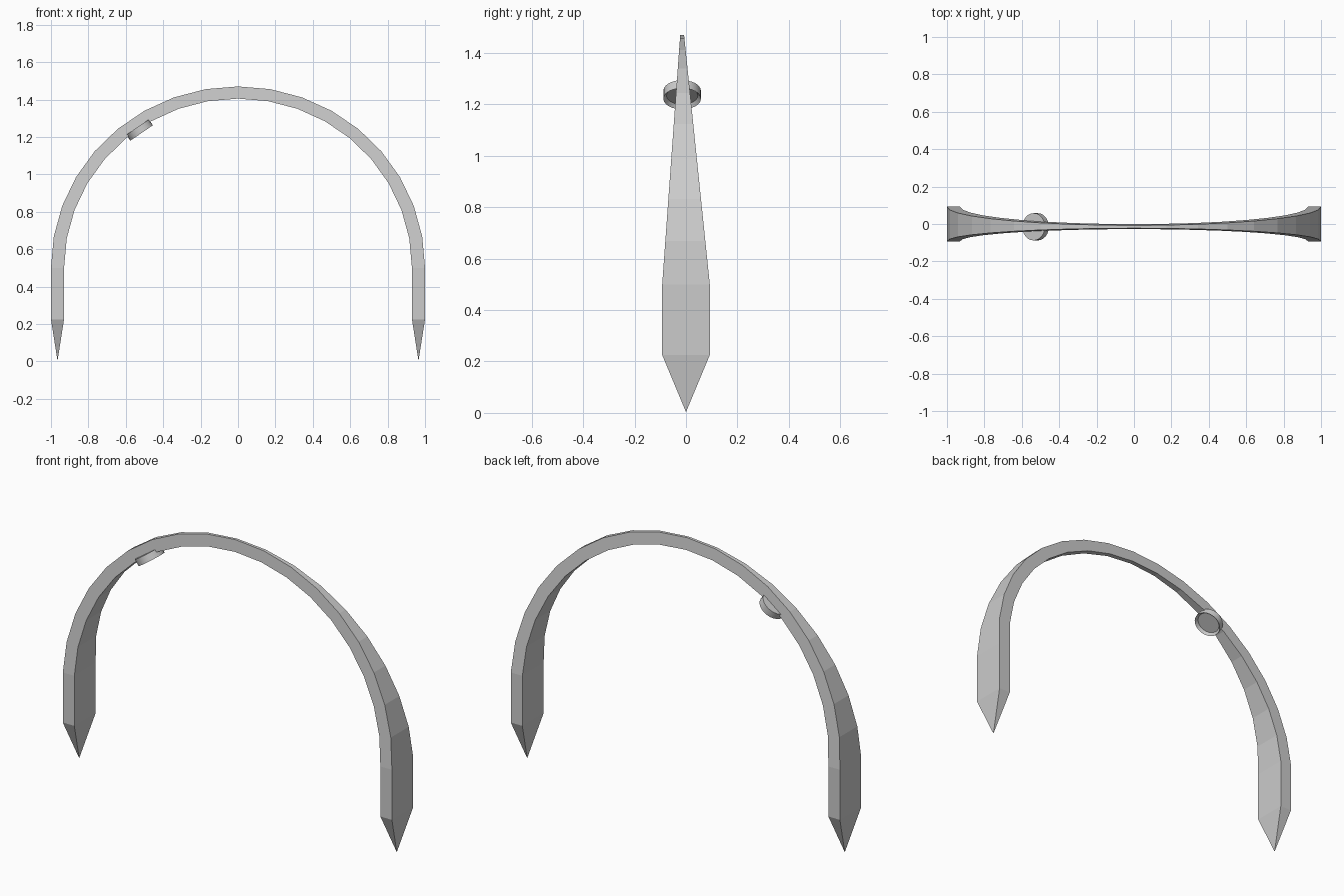
import bpy, bmesh, math
from mathutils import Matrix, Vector

if "Cube" in bpy.data.objects:
    bpy.data.objects.remove(bpy.data.objects["Cube"])

TOP_Y = -0.015   # band centre line drifts slightly forward at the crown


def finish(bm, name):
    bmesh.ops.recalc_face_normals(bm, faces=bm.faces)
    mesh = bpy.data.meshes.new(name)
    bm.to_mesh(mesh)
    bm.free()
    obj = bpy.data.objects.new(name, mesh)
    bpy.context.collection.objects.link(obj)
    return obj


def section(bm, outer, inner):
    """Four-cornered band section whose depth narrows linearly with height."""
    corners = []
    for (x, z), signs in ((outer, (-1, 1)), (inner, (1, -1))):
        t = max(0.0, (z - 0.5) / 0.97)
        half = 0.0925 + (0.0075 - 0.0925) * t
        for s in signs:
            corners.append(bm.verts.new((x, TOP_Y * t + s * half, z)))
    return corners


# Arched band with straight legs and pointed tips
bm = bmesh.new()
rings = [section(bm, (1, 0.225), (0.93, 0.225))]
for k in range(19):
    a = math.radians(10 * k)
    c, s = math.cos(a), math.sin(a)
    rings.append(section(bm, (c, 0.5 + 0.97 * s), (0.93 * c, 0.5 + 0.905 * s)))
rings.append(section(bm, (-1, 0.225), (-0.93, 0.225)))
for r0, r1 in zip(rings, rings[1:]):
    for i in range(4):
        j = (i + 1) % 4
        bm.faces.new((r0[i], r0[j], r1[j], r1[i]))
for ring, x in ((rings[0], 0.965), (rings[-1], -0.965)):
    tip = bm.verts.new((x, 0, 0.003))
    for i in range(4):
        bm.faces.new((ring[i], ring[(i + 1) % 4], tip))
finish(bm, "arched_band")

# Small round cup under the band, its recess facing the inside of the arch
bm = bmesh.new()
bmesh.ops.create_cone(bm, cap_ends=True, segments=24,
                      radius1=0.073, radius2=0.073, depth=0.038)
bottom = min(bm.faces, key=lambda f: f.calc_center_median().z)
bmesh.ops.inset_region(bm, faces=[bottom], thickness=0.012)
bmesh.ops.translate(bm, verts=bottom.verts, vec=Vector((0, 0, 0.015)))
bm.transform(Matrix.Translation((-0.526, TOP_Y, 1.237))
             @ Matrix.Rotation(math.radians(-34.4), 4, 'Y'))
cup = finish(bm, "round_cup")
bpy.context.view_layer.objects.active = cup
cup.select_set(True)
bpy.ops.object.shade_smooth_by_angle(angle=math.radians(30))
